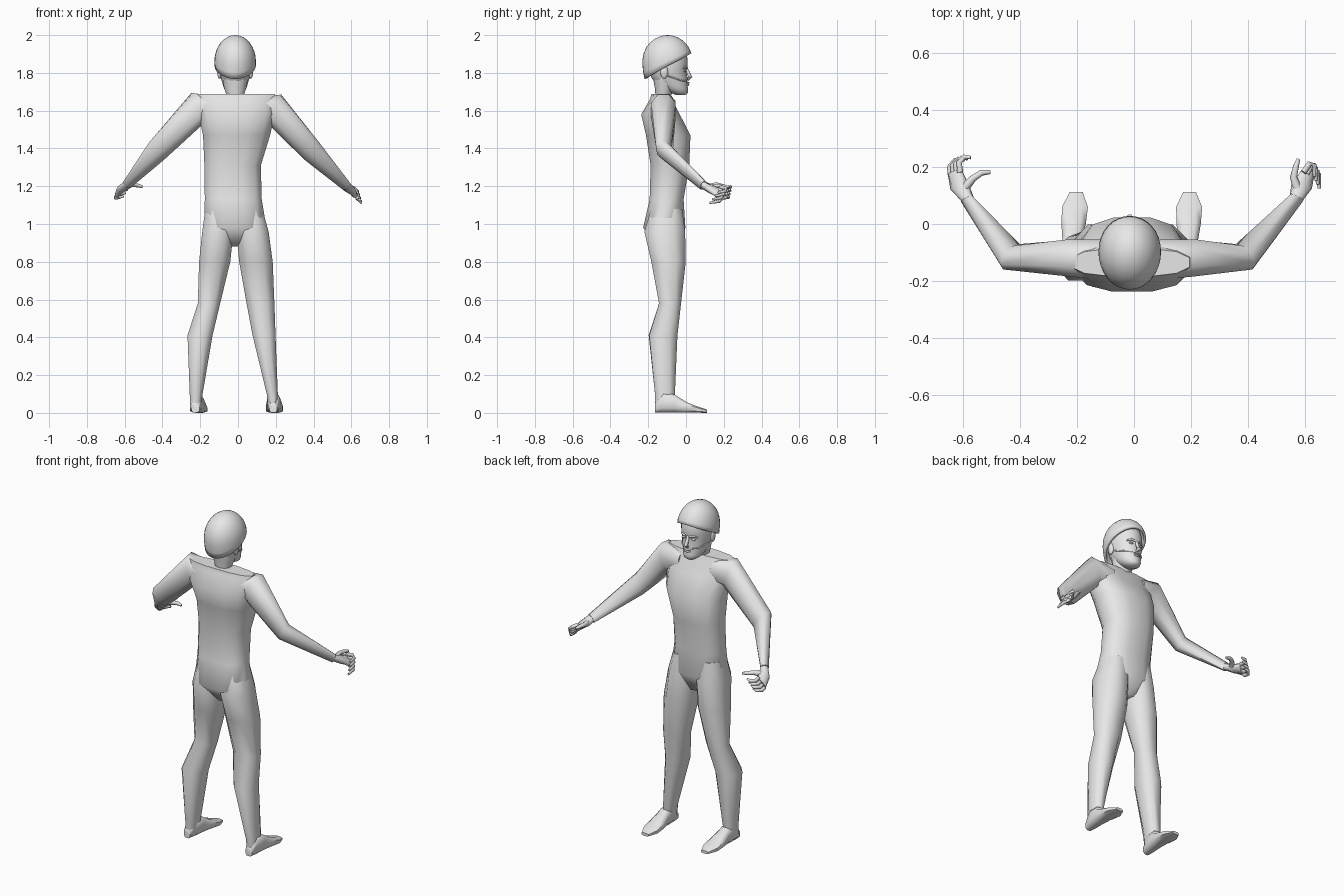
import bpy, bmesh, math
from mathutils import Vector as V

GREY = bpy.data.materials.new("plain grey")
GREY.diffuse_color = (0.8, 0.8, 0.8, 1)


def finish(bm, name, angle=60):
    bmesh.ops.recalc_face_normals(bm, faces=bm.faces)
    me = bpy.data.meshes.new(name)
    bm.to_mesh(me)
    bm.free()
    ob = bpy.data.objects.new(name, me)
    bpy.context.collection.objects.link(ob)
    me.materials.append(GREY)
    bpy.ops.object.select_all(action='DESELECT')
    ob.select_set(True)
    bpy.context.view_layer.objects.active = ob
    bpy.ops.object.shade_smooth_by_angle(angle=math.radians(angle))
    return ob


def loft(name, rings, n=10, p=2.0, angle=60):
    """Skin over rings given as (centre, half axis u, half axis v)."""
    bm = bmesh.new()
    rows = []
    for c, u, v in rings:
        row = []
        for i in range(n):
            a = 2 * math.pi * (i + .5) / n
            cu, sv = math.cos(a), math.sin(a)
            cu = math.copysign(abs(cu) ** (2 / p), cu)
            sv = math.copysign(abs(sv) ** (2 / p), sv)
            row.append(bm.verts.new(V(c) + V(u) * cu + V(v) * sv))
        rows.append(row)
    for r, s in zip(rows, rows[1:]):
        for i in range(n):
            j = (i + 1) % n
            bm.faces.new((r[i], r[j], s[j], s[i]))
    bm.faces.new(rows[0])
    bm.faces.new(rows[-1])
    return finish(bm, name, angle)


def stack(name, secs, **kw):
    """Loft over level sections (z, x0, x1, y0, y1)."""
    return loft(name, [(((a + b) / 2, (c + d) / 2, z), ((b - a) / 2, 0, 0), (0, (d - c) / 2, 0))
                       for z, a, b, c, d in secs], **kw)


def rod(name, pts, radii, n=8):
    """Round rod through points."""
    pts = [V(q) for q in pts]
    rings = []
    for i, q in enumerate(pts):
        t = (pts[min(i + 1, len(pts) - 1)] - pts[max(i - 1, 0)]).normalized()
        u = t.cross(V((.1, .2, 1))).normalized()
        rings.append((q, u * radii[i], t.cross(u) * radii[i]))
    return loft(name, rings, n)


def ball(name, c, r):
    bm = bmesh.new()
    bmesh.ops.create_uvsphere(bm, u_segments=12, v_segments=8, radius=1)
    for v in bm.verts:
        v.co = V(c) + V((v.co.x * r[0], v.co.y * r[1], v.co.z * r[2]))
    return finish(bm, name)


# Torso and pelvis
stack("torso", [
    (.88, -.05, .02, -.15, -.04), (.98, -.185, .155, -.23, .0), (1.13, -.18, .13, -.195, -.01),
    (1.31, -.182, .125, -.19, .02), (1.47, -.19, .175, -.215, .027), (1.58, -.215, .2, -.24, -.03),
    (1.665, -.235, .21, -.19, -.075), (1.688, -.225, .2, -.185, -.085)], n=12, p=2.5)

# Legs and feet
legs = {"left_leg": [(1.08, -.178, -.03, -.19, -.015), (.96, -.195, -.018, -.228, .003), (.8, -.212, -.035, -.19, .005),
                     (.58, -.217, -.09, -.147, -.022), (.41, -.272, -.13, -.203, -.04),
                     (.1, -.258, -.185, -.168, -.055), (.02, -.255, -.195, -.165, -.07)],
        "right_leg": [(1.08, -.01, .133, -.19, -.015), (.96, -.014, .168, -.228, .003), (.8, .0, .19, -.19, .005),
                      (.58, .04, .198, -.147, -.022), (.41, .073, .203, -.2, -.04),
                      (.1, .15, .213, -.168, -.055), (.02, .158, .213, -.165, -.07)]}
for name, secs in legs.items():
    stack(name, secs, n=8, p=2.3)
for name, x, lean in (("left_foot", -.225, .022), ("right_foot", .187, .008)):
    loft(name, [((x + lean * (y + .16) / .27, y, h / 2), (w, 0, 0), (0, 0, h / 2)) for y, w, h in
                ((-.165, .022, .05), (-.12, .034, .11), (-.06, .036, .1), (.0, .045, .06),
                 (.06, .048, .035), (.112, .024, .018))], n=8, p=3)

# Arms
loft("left_arm", [((-.12, -.125, 1.6), (0, .075, 0), (0, 0, .08)),
                  ((-.215, -.12, 1.612), (-.01, .07, 0), (-.03, 0, .087)),
                  ((-.43, -.115, 1.387), (.015, .044, .0), (-.035, -.008, .05)),
                  ((-.585, .085, 1.213), (.022, .01, 0), (-.006, .008, .024))], n=8, p=2.3)
loft("right_arm", [((.09, -.125, 1.6), (0, .075, 0), (0, 0, .08)),
                   ((.197, -.12, 1.605), (.01, .07, 0), (.03, 0, .085)),
                   ((.387, -.115, 1.39), (-.015, .044, .0), (.035, -.008, .05)),
                   ((.57, .09, 1.205), (-.024, .012, 0), (.006, .008, .024))], n=8, p=2.3)

# Hands: palm, thumb and four curled fingers
loft("left_palm", [((-.58, .08, 1.215), (.02, .008, 0), (-.004, .006, .02)),
                   ((-.61, .125, 1.19), (.033, .005, .012), (-.01, .004, .018)),
                   ((-.628, .18, 1.168), (.022, .008, .03), (-.014, .003, .008))], n=10)
rod("left_thumb", [(-.595, .125, 1.195), (-.565, .16, 1.208), (-.535, .18, 1.205), (-.505, .182, 1.197)],
    [.017, .013, .011, .007])
rod("right_thumb", [(.575, .12, 1.195), (.56, .165, 1.2), (.568, .2, 1.2), (.577, .228, 1.195)],
    [.017, .013, .011, .007])
loft("right_palm", [((.568, .085, 1.208), (-.022, .008, 0), (.004, .006, .02)),
                    ((.588, .13, 1.185), (-.034, .008, .012), (.012, .004, .018)),
                    ((.61, .18, 1.163), (-.02, .01, .026), (.014, .006, .008))], n=10)
for i in range(4):
    z, d = 1.142 + .018 * i, .011 * i
    rod(f"left_finger_{i}", [(-.643 + d, .17 + d / 3, z), (-.647 + d, .2 + d / 2, z - .003),
                             (-.627 + d, .225 + d / 3, z), (-.606 + d, .222 + d / 3, z + .005)],
        [.011, .0105, .009, .006])
    rod(f"right_finger_{i}", [(.628 - d, .165 + d / 2, z), (.632 - d / 2, .195 + d / 2, z - .008),
                              (.648 - d / 2, .175 + d, z - .022), (.65 - d / 2, .125 + 1.3 * d, z - .03)],
        [.011, .0105, .009, .006])

# Neck and head
CX = -.015
stack("neck", [(1.66, CX - .04, CX + .04, -.16, -.085), (1.72, CX - .062, CX + .062, -.165, -.065),
               (1.8, CX - .075, CX + .075, -.18, -.04)], n=10)
stack("head", [(z, CX - w, CX + w, a, b) for z, w, a, b in (
    (1.682, .024, -.05, -.004), (1.695, .044, -.085, .012), (1.715, .058, -.12, .011), (1.735, .065, -.15, .009),
    (1.775, .077, -.185, .008), (1.81, .085, -.195, .003), (1.835, .087, -.2, .009),
    (1.88, .088, -.2, .008), (1.94, .075, -.18, -.015))], n=24)

# Face details
rod("nose", [(CX, .0, 1.83), (CX, .012, 1.8), (CX, .022, 1.778), (CX, .008, 1.765)], [.007, .01, .012, .01])
ball("upper_lip", (CX, .009, 1.748), (.024, .01, .005))
ball("lower_lip", (CX, .008, 1.737), (.02, .01, .006))
for side, s in (("left", -1), ("right", 1)):
    ball(side + "_eye", (CX + s * .032, -.004, 1.811), (.014, .008, .006))
    rod(side + "_brow", [(CX + s * q, y, z) for q, y, z in
                         ((.012, .007, 1.826), (.034, .002, 1.831), (.056, -.015, 1.824))], [.005, .006, .004])
    ball(side + "_ear", (CX + s * .083, -.115, 1.805), (.012, .021, .036))
    # Strap running from the ear to the mouth
    rod(side + "_strap", [(CX + s * q, y, z) for q, y, z in (
        (.08, -.1, 1.785), (.073, -.06, 1.772), (.058, -.025, 1.76), (.028, .003, 1.757))], [.004] * 4, 6)

# Helmet: domed shell with a rim that slopes down toward the back
bm = bmesh.new()
N, M = 32, 9
top = bm.verts.new((CX, -.1, 2.0))
prev = None
for k in range(1, M + 1):
    row = []
    for i in range(N):
        a = 2 * math.pi * i / N
        rim = 1.836 + .068 * math.sin(a)
        reach = math.acos((rim - 1.86) / .14) if rim > 1.86 else math.pi / 2 + (1.86 - rim) / .14
        t = reach * k / M
        low = max(0, t - math.pi / 2)
        r = math.sin(t) if not low else 1 - .2 * low ** 2
        z = 1.86 + .14 * (math.cos(t) if not low else -low)
        row.append(bm.verts.new((CX + .11 * r * math.cos(a), -.098 + .133 * r * math.sin(a), z)))
    for i in range(N):
        j = (i + 1) % N
        bm.faces.new((prev[i], prev[j], row[j], row[i]) if prev else (top, row[j], row[i]))
    prev = row
helmet = finish(bm, "helmet", 50)
shell = helmet.modifiers.new("shell", 'SOLIDIFY')
shell.thickness = .014
